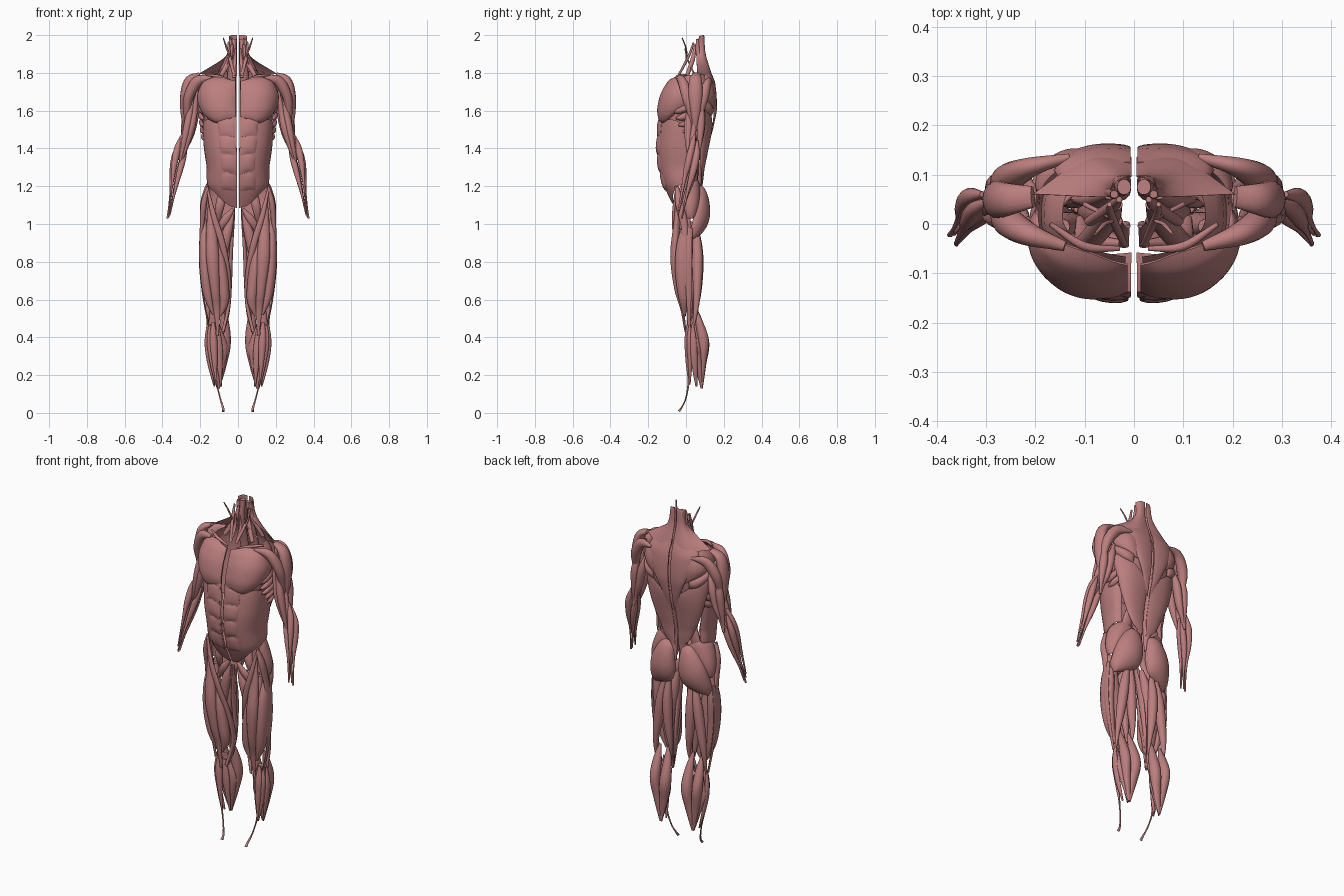
import bpy, bmesh
from math import sin, cos, pi, radians
from mathutils import Vector

MAT = bpy.data.materials.new("muscle_red")
MAT.diffuse_color = (0.50, 0.21, 0.21, 1)


def spline(pts, n):
    """Resample a list of tuples with a Catmull-Rom curve."""
    out, m = [], len(pts) - 1
    for k in range(n):
        f = k / (n - 1) * m
        i = min(int(f), m - 1)
        t = f - i
        p1, p2 = pts[i], pts[i + 1]
        p0 = pts[i - 1] if i else [2 * a - b for a, b in zip(p1, p2)]
        p3 = pts[i + 2] if i + 2 <= m else [2 * b - a for a, b in zip(p1, p2)]
        out.append(tuple(0.5 * (2 * b + (c - a) * t + (2 * a - 5 * b + 4 * c - d) * t * t
                                + (3 * b - a - 3 * c + d) * t ** 3)
                         for a, b, c, d in zip(p0, p1, p2, p3)))
    return out


def finish(name, verts, faces):
    me = bpy.data.meshes.new(name)
    me.from_pydata([tuple(v) for v in verts], [], faces)
    bm = bmesh.new()
    bm.from_mesh(me)
    bmesh.ops.recalc_face_normals(bm, faces=bm.faces)
    bm.to_mesh(me)
    bm.free()
    me.materials.append(MAT)
    me.shade_smooth()
    me.set_sharp_from_angle(angle=radians(50))
    ob = bpy.data.objects.new(name, me)
    bpy.context.collection.objects.link(ob)
    ob.modifiers.new("mirror", "MIRROR").use_mirror_merge = False


def belly(name, pts, sides=14):
    """Muscle belly: stations of x, y, z, half width, half depth."""
    st = spline(pts, 6 * (len(pts) - 1) + 1)
    verts, faces, n = [], [], len(st)
    for i, s in enumerate(st):
        tan = (Vector(st[min(i + 1, n - 1)][:3]) - Vector(st[max(i - 1, 0)][:3])).normalized()
        side = Vector((0, 1, 0)).cross(tan).normalized()
        dep = tan.cross(side)
        for k in range(sides):
            a = 2 * pi * k / sides
            verts.append(Vector(s[:3]) + side * cos(a) * max(s[3], .002) + dep * sin(a) * max(s[4], .002))
    for i in range(n - 1):
        for k in range(sides):
            j = (k + 1) % sides
            faces.append((i * sides + k, i * sides + j, (i + 1) * sides + j, (i + 1) * sides + k))
    faces += [tuple(range(sides)), tuple(range((n - 1) * sides, n * sides))]
    finish(name, verts, faces)


# rib cage and waist section: z, half width, front y, back y
TORSO = [(1.05, .12, -.04, .08), (1.12, .14, -.075, .08), (1.2, .165, -.112, .08), (1.3, .156, -.138, .085),
         (1.4, .17, -.148, .105), (1.5, .182, -.142, .13), (1.6, .193, -.135, .148),
         (1.68, .197, -.115, .147), (1.75, .19, -.085, .14), (1.8, .15, -.04, .122), (1.86, .09, 0, .105)]


def on_torso(t, z):
    z = min(max(z, 1.05), 1.859)
    i = max(k for k in range(len(TORSO) - 1) if TORSO[k][0] <= z)
    a, b = TORSO[i], TORSO[i + 1]
    f = (z - a[0]) / (b[0] - a[0])
    w, yf, yb = [a[k] + (b[k] - a[k]) * f for k in (1, 2, 3)]
    s, c = max(sin(radians(t)), 0) ** .8, abs(cos(radians(t))) ** .8
    return Vector((w * s, .02 - (.02 - yf) * c if t < 90 else .02 + (yb - .02) * c, z))


def sheet(name, rails, thick, base=0.0, center=(0, .02), nu=21, nv=15):
    """Sheet muscle stretched over rails: (angle, z) on the torso or (x, y, z)."""
    rows = [spline(r, nu) for r in rails]
    grid = [spline([r[u] for r in rows], nv) for u in range(nu)]
    if len(rails[0][0]) == 2:
        grid = [[on_torso(*p) for p in col] for col in grid]
    grid = [[Vector(p) for p in col] for col in grid]
    outer, inner, faces = [], [], []
    for u in range(nu):
        for v in range(nv):
            p = grid[u][v]
            du = grid[min(u + 1, nu - 1)][v] - grid[max(u - 1, 0)][v]
            dv = grid[u][min(v + 1, nv - 1)] - grid[u][max(v - 1, 0)]
            no = du.cross(dv).normalized()
            if no.dot(Vector((p.x - center[0], p.y - center[1], 0))) < 0:
                no = -no
            prof = (max(sin(pi * u / (nu - 1)), 0) * max(sin(pi * v / (nv - 1)), 0)) ** .55
            outer.append(p + no * (base + thick * (.12 + .88 * prof)))
            inner.append(p + no * base)
    for o in outer + inner:
        o.x = max(o.x, .004)
    N = nu * nv
    for u in range(nu - 1):
        for v in range(nv - 1):
            q = (u * nv + v, u * nv + v + 1, (u + 1) * nv + v + 1, (u + 1) * nv + v)
            faces += [q, tuple(i + N for i in reversed(q))]
    ring = [u * nv for u in range(nu)] + [(nu - 1) * nv + v for v in range(1, nv)] \
        + [u * nv + nv - 1 for u in range(nu - 2, -1, -1)] + list(range(nv - 2, 0, -1))
    for a, b in zip(ring, ring[1:] + ring[:1]):
        faces.append((a, b, b + N, a + N))
    finish(name, outer + inner, faces)


# torso front
sheet("intercostals", [[(3, 1.76), (60, 1.79), (120, 1.8), (177, 1.82)], [(3, 1.5), (60, 1.42), (120, 1.4), (177, 1.4)]], .004, -.012, nu=31)
sheet("pectoralis", [[(2, 1.755), (28, 1.775), (58, 1.765), (92, 1.7)],
                     [(2, 1.66), (28, 1.65), (58, 1.655), (92, 1.67)],
                     [(2, 1.57), (25, 1.535), (50, 1.555), (92, 1.64)]], .036)
sheet("abdominal_sheath", [[(1, 1.57), (30, 1.55), (65, 1.55), (95, 1.5), (122, 1.42)],
                           [(1, 1.085), (20, 1.105), (52, 1.175), (90, 1.225), (125, 1.23)]], .012, nu=31)
for i in range(4):
    z = 1.55 - i * .095
    sheet(f"rectus_segment_{i + 1}", [[(2, z), (16, z + .01), (30, z + .005)], [(2, z - .09), (16, z - .082), (28, z - .085)]], .009, .007, nu=11, nv=9)
for i in range(5):
    t, z = 62 + i * 6, 1.6 - i * .035
    sheet(f"serratus_{i + 1}", [[(t, z), (t + 15, z + .025), (t + 38, z + .05)], [(t, z - .012), (t + 15, z - .015), (t + 38, z + .015)]], .016, .004, nu=11, nv=7)

# back
sheet("latissimus", [[(178, 1.5), (150, 1.57), (122, 1.62), (94, 1.69)],
                     [(178, 1.36), (150, 1.41), (122, 1.5), (96, 1.66)],
                     [(178, 1.19), (155, 1.24), (125, 1.38), (98, 1.61)]], .018, .004)
sheet("lower_trapezius", [[(179, 1.82), (155, 1.815), (125, 1.8)], [(179, 1.62), (155, 1.7), (125, 1.785)],
                          [(179, 1.41), (158, 1.59), (125, 1.765)]], .012, .008)
sheet("upper_trapezius", [[(.005, .095, 2.0), (.005, .1, 1.9), (.005, .135, 1.78)],
                          [(.03, .09, 2.0), (.045, .09, 1.9), (.1, .13, 1.78)],
                          [(.048, .07, 1.995), (.05, .055, 1.9), (.205, .06, 1.795)]], .009, center=(0, 0))
sheet("infraspinatus", [[(158, 1.74), (135, 1.755), (105, 1.73)], [(156, 1.6), (135, 1.63), (105, 1.68)]], .024, .004)
sheet("teres_major", [[(150, 1.62), (128, 1.65), (96, 1.69)], [(148, 1.57), (126, 1.59), (96, 1.65)]], .024, .004)
belly("erector_spinae", [(.02, .075, 1.98, .014, .016), (.03, .075, 1.86, .02, .018), (.035, .11, 1.68, .026, .018),
                         (.035, .1, 1.45, .028, .02), (.04, .068, 1.28, .034, .024), (.015, .075, 1.1, .006, .006)])
belly("quadratus_lumborum", [(.05, .06, 1.42, .012, .01), (.075, .05, 1.3, .03, .018), (.1, .05, 1.22, .03, .012)])
belly("iliopsoas", [(.035, .04, 1.4, .012, .012), (.055, .01, 1.25, .025, .022), (.095, -.035, 1.1, .024, .018), (.11, .01, .98, .008, .008)])

# neck
belly("levator_scapulae", [(.04, .06, 1.98, .008, .008), (.045, .065, 1.9, .013, .012), (.1, .09, 1.79, .01, .01)])
belly("scalenes", [(.03, .05, 1.95, .006, .006), (.045, .035, 1.87, .014, .012), (.09, .005, 1.785, .012, .01)])
belly("throat_strap", [(.012, -.005, 1.93, .005, .003), (.018, .0, 1.86, .009, .004), (.02, -.045, 1.775, .01, .004)])
belly("neck_strand", [(.078, -.02, 1.985, .003, .003), (.06, .0, 1.93, .005, .004), (.045, .01, 1.87, .004, .004), (.1, .04, 1.8, .005, .005)])
belly("collar_strap", [(.05, .04, 1.96, .005, .005), (.045, .015, 1.89, .009, .007), (.02, -.04, 1.785, .008, .006)])
belly("subclavius", [(.03, -.05, 1.755, .005, .005), (.1, -.045, 1.78, .009, .009), (.17, .0, 1.79, .005, .005)])

# shoulder and upper arm
belly("front_deltoid", [(.14, -.045, 1.775, .008, .01), (.215, -.02, 1.755, .028, .024), (.262, .01, 1.67, .026, .032), (.27, .03, 1.58, .018, .02), (.278, .045, 1.5, .005, .006)])
belly("side_deltoid", [(.205, .055, 1.795, .008, .022), (.258, .05, 1.76, .024, .034), (.28, .05, 1.68, .026, .038), (.285, .05, 1.58, .018, .024), (.28, .048, 1.49, .005, .006)])
belly("rear_deltoid", [(.13, .135, 1.755, .006, .008), (.21, .115, 1.745, .028, .02), (.26, .09, 1.67, .028, .03), (.275, .07, 1.58, .015, .02), (.28, .055, 1.5, .005, .006)])
belly("biceps_outer", [(.24, .03, 1.73, .005, .005), (.25, .02, 1.62, .016, .016), (.27, .012, 1.51, .02, .022), (.29, .012, 1.41, .013, .014), (.308, .02, 1.32, .004, .004)])
belly("biceps_inner", [(.215, .01, 1.71, .005, .005), (.23, .02, 1.6, .016, .017), (.247, .015, 1.51, .02, .022), (.275, .015, 1.41, .013, .014), (.305, .022, 1.32, .004, .004)])
belly("brachialis", [(.28, .045, 1.54, .008, .01), (.285, .035, 1.45, .022, .018), (.3, .03, 1.37, .016, .014), (.305, .04, 1.31, .005, .005)])
belly("triceps_long", [(.2, .07, 1.68, .006, .008), (.228, .08, 1.58, .022, .024), (.25, .075, 1.48, .02, .022), (.278, .07, 1.4, .012, .008), (.292, .07, 1.34, .006, .005)])
belly("triceps_outer", [(.265, .075, 1.66, .008, .008), (.275, .08, 1.56, .022, .022), (.284, .075, 1.47, .018, .018), (.29, .072, 1.4, .01, .008), (.295, .07, 1.34, .006, .005)])

# forearm
belly("brachioradialis", [(.295, .045, 1.47, .008, .008), (.32, .03, 1.4, .018, .017), (.336, .01, 1.32, .016, .018), (.348, -.012, 1.22, .007, .009), (.362, -.04, 1.07, .003, .004)])
belly("wrist_flexor", [(.272, .05, 1.41, .006, .006), (.292, .03, 1.34, .016, .017), (.313, .01, 1.26, .014, .015), (.335, -.012, 1.17, .007, .007), (.36, -.042, 1.05, .003, .004)])
belly("inner_flexor", [(.275, .065, 1.4, .006, .006), (.3, .05, 1.32, .017, .016), (.323, .03, 1.23, .014, .015), (.345, .0, 1.13, .006, .006), (.365, -.02, 1.04, .005, .004)])
belly("wrist_extensor", [(.307, .06, 1.44, .006, .006), (.333, .055, 1.36, .018, .018), (.347, .035, 1.27, .016, .018), (.355, .01, 1.18, .007, .009), (.367, -.012, 1.08, .004, .004), (.373, -.022, 1.03, .006, .005)])

# hip
sheet("gluteus_maximus", [[(.025, .065, 1.19), (.09, .075, 1.2), (.16, .055, 1.11), (.19, .025, .97)],
                          [(.018, .07, 1.13), (.065, .075, 1.08), (.12, .065, 1.03), (.18, .03, .94)],
                          [(.02, .065, 1.05), (.035, .07, .98), (.09, .06, .945), (.17, .035, .92)]], .055, center=(.09, -.05))
sheet("gluteus_medius", [[(.06, .075, 1.205), (.125, .055, 1.235), (.16, .0, 1.22), (.155, -.045, 1.18)],
                         [(.1, .07, 1.12), (.16, .05, 1.12), (.183, .015, 1.11), (.172, -.025, 1.1)],
                         [(.16, .05, 1.04), (.185, .035, 1.03), (.188, .02, 1.03), (.183, .005, 1.03)]], .018, center=(.1, 0))
belly("tensor_fasciae", [(.16, -.05, 1.2, .006, .01), (.18, -.035, 1.11, .016, .022), (.19, -.01, 1.0, .012, .02), (.198, .0, .9, .005, .016)])
belly("outer_thigh_band", [(.195, .02, .98, .006, .014), (.203, .01, .8, .004, .022), (.185, .015, .62, .004, .014), (.155, .015, .46, .004, .008)])

# thigh
belly("rectus_femoris", [(.15, -.045, 1.14, .006, .006), (.142, -.05, 1.0, .024, .017), (.135, -.06, .83, .034, .024), (.122, -.045, .66, .024, .018), (.112, -.022, .55, .018, .008), (.108, -.005, .44, .008, .005)])
belly("vastus_lateralis", [(.178, .01, 1.03, .01, .014), (.178, -.005, .9, .028, .044), (.174, -.015, .76, .03, .044), (.158, -.012, .62, .025, .03), (.13, -.008, .52, .006, .008)])
belly("vastus_medialis", [(.125, -.03, .96, .008, .01), (.095, -.035, .8, .028, .026), (.077, -.022, .66, .03, .03), (.075, -.012, .58, .024, .024), (.095, -.008, .51, .005, .006)])
belly("vastus_intermedius", [(.145, -.005, 1.02, .015, .015), (.135, -.01, .8, .045, .035), (.115, -.01, .58, .03, .018), (.11, -.01, .51, .01, .006)])
belly("sartorius", [(.165, -.05, 1.2, .005, .006), (.13, -.065, 1.05, .014, .009), (.085, -.055, .9, .017, .01), (.052, -.01, .74, .013, .016), (.048, .025, .58, .01, .015), (.08, .005, .43, .008, .004)])
belly("gracilis", [(.02, -.015, 1.04, .004, .012), (.036, .01, .86, .01, .02), (.042, .035, .66, .009, .014), (.05, .035, .52, .004, .006), (.08, .008, .42, .005, .004)])
belly("pectineus", [(.025, -.04, 1.08, .008, .008), (.07, -.035, 1.02, .022, .014), (.115, -.01, .95, .012, .01)])
belly("adductor_longus", [(.025, -.035, 1.05, .006, .006), (.058, -.03, .95, .026, .02), (.085, -.015, .82, .022, .018), (.11, .0, .7, .006, .01)])
belly("adductor_magnus", [(.035, .02, 1.01, .01, .014), (.065, .025, .88, .034, .032), (.085, .025, .72, .03, .026), (.07, .025, .53, .006, .006)])
belly("biceps_femoris", [(.09, .055, 1.0, .008, .008), (.118, .06, .85, .026, .028), (.14, .06, .7, .026, .025), (.158, .055, .57, .014, .015), (.16, .04, .46, .005, .006)])
belly("semitendinosus", [(.07, .055, 1.0, .008, .008), (.075, .065, .85, .026, .026), (.07, .065, .7, .024, .024), (.06, .055, .56, .01, .011), (.075, .015, .43, .006, .004)])

# lower leg
belly("inner_calf", [(.08, .045, .57, .006, .006), (.072, .07, .48, .024, .02), (.07, .092, .37, .032, .032), (.083, .09, .26, .024, .018), (.103, .085, .13, .007, .004)])
belly("outer_calf", [(.135, .045, .56, .006, .006), (.137, .07, .48, .024, .02), (.137, .092, .38, .028, .03), (.125, .09, .27, .022, .018), (.105, .085, .13, .007, .004)])
belly("soleus", [(.12, .045, .47, .02, .012), (.112, .06, .35, .056, .024), (.108, .07, .25, .04, .022), (.105, .083, .13, .008, .006)])
belly("tibialis_posterior", [(.11, .03, .45, .012, .008), (.105, .035, .34, .024, .014), (.095, .045, .22, .012, .01), (.09, .055, .14, .004, .004)])
belly("tibialis_anterior", [(.132, .012, .48, .008, .006), (.13, .008, .39, .02, .016), (.124, .01, .28, .015, .013), (.115, .014, .17, .005, .006), (.095, .0, .08, .004, .004), (.08, -.022, .03, .006, .004), (.078, -.038, .009, .008, .007)])
belly("toe_extensor", [(.15, .02, .47, .006, .006), (.152, .018, .38, .013, .014), (.14, .022, .27, .01, .012), (.118, .02, .15, .004, .004)])
belly("peroneus", [(.16, .035, .47, .006, .006), (.165, .04, .37, .012, .018), (.152, .045, .26, .01, .016), (.125, .055, .14, .004, .005)])
belly("knee_ligament", [(.11, -.012, .53, .014, .005), (.108, -.006, .46, .01, .005), (.11, .0, .41, .008, .004)])
